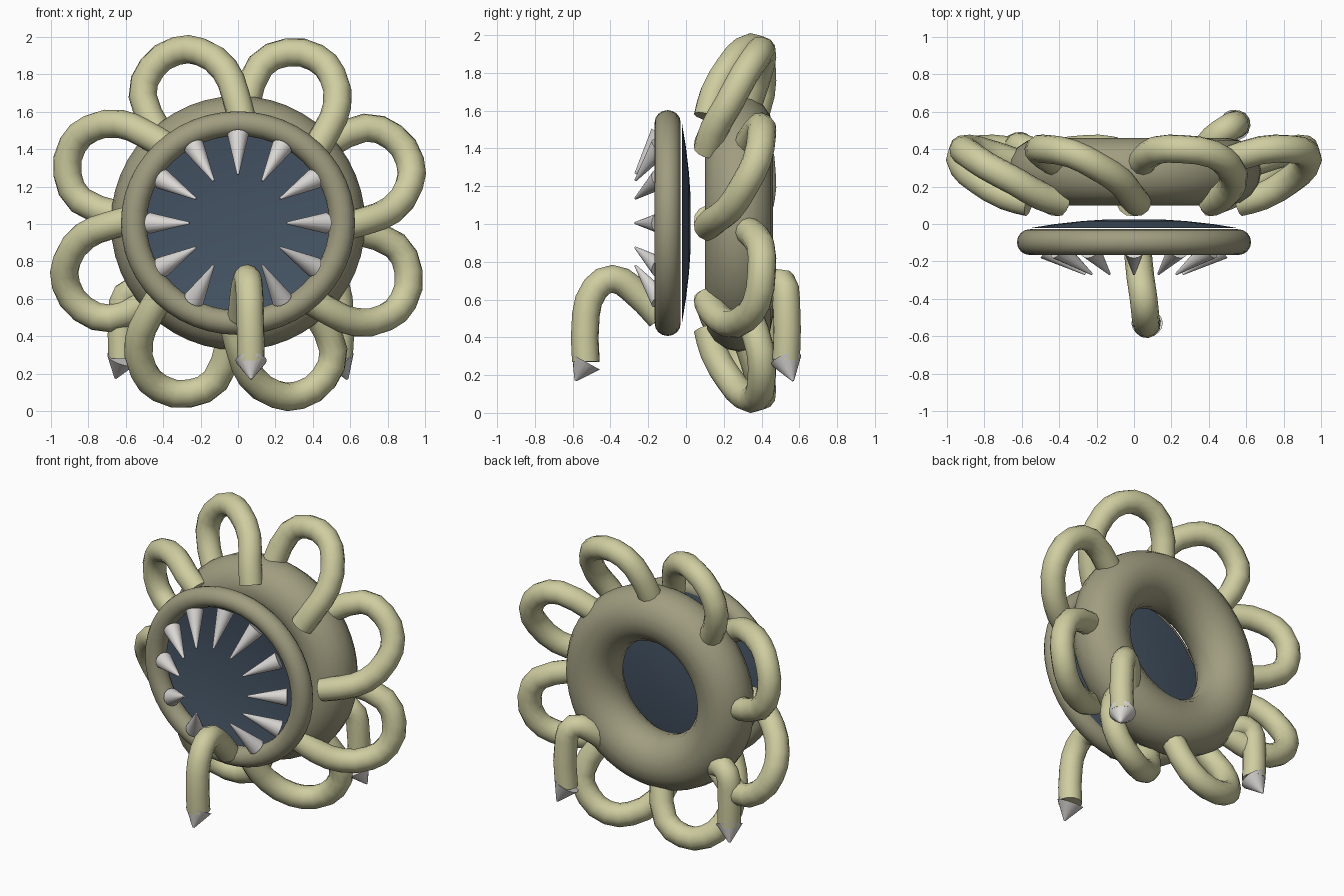
import bpy, bmesh, math
from mathutils import Vector

if "Cube" in bpy.data.objects:
    bpy.data.objects.remove(bpy.data.objects["Cube"], do_unlink=True)

CENTRE = Vector((0, 0, 1.005))


def material(name, rgb):
    mat = bpy.data.materials.new(name)
    mat.use_nodes = True
    mat.diffuse_color = (*rgb, 1)
    mat.node_tree.nodes["Principled BSDF"].inputs["Base Color"].default_value = (*rgb, 1)
    return mat


PALE = material("pale tan", (0.62, 0.61, 0.35))
OLIVE = material("dull olive", (0.35, 0.335, 0.215))
SLATE = material("dark slate", (0.06, 0.09, 0.13))
IVORY = material("ivory", (0.70, 0.68, 0.66))


def finish(name, mat, angle=40):
    obj = bpy.context.object
    obj.name = name
    obj.data.materials.clear()
    obj.data.materials.append(mat)
    bpy.ops.object.shade_smooth_by_angle(angle=math.radians(angle))
    return obj


def torus(name, y, major, minor, scale_z=1):
    bpy.ops.mesh.primitive_torus_add(
        major_segments=48, minor_segments=16, major_radius=major, minor_radius=minor,
        location=(0, y, CENTRE.z), rotation=(math.pi / 2, 0, 0))
    bpy.context.object.scale = (1, scale_z, 1)
    return finish(name, OLIVE)


def tube(name, points, radius):
    """Round tube through the points, turned into a mesh."""
    curve = bpy.data.curves.new(name, "CURVE")
    curve.dimensions = "3D"
    curve.resolution_u = 2
    curve.bevel_depth = radius
    curve.bevel_resolution = 4
    curve.use_fill_caps = True
    spline = curve.splines.new("BEZIER")
    spline.bezier_points.add(len(points) - 1)
    for knot, co in zip(spline.bezier_points, points):
        knot.co = co
        knot.handle_left_type = knot.handle_right_type = "AUTO"
    obj = bpy.data.objects.new(name, curve)
    bpy.context.collection.objects.link(obj)
    bpy.ops.object.select_all(action="DESELECT")
    obj.select_set(True)
    bpy.context.view_layer.objects.active = obj
    bpy.ops.object.convert(target="MESH")
    return finish(name, PALE, 50)


def spike(name, base, tip, radius):
    base, tip = Vector(base), Vector(tip)
    axis = tip - base
    bpy.ops.mesh.primitive_cone_add(
        vertices=16, radius1=radius, radius2=0.006, depth=axis.length,
        location=(base + tip) / 2,
        rotation=axis.to_track_quat("Z", "Y").to_euler())
    return finish(name, IVORY)


# Thick rear body and thinner front lip
torus("rear_body", 0.28, 0.5, 0.18)
torus("mouth_lip", -0.097, 0.557, 0.069, 0.955)

# Shallow mouth dish, hollow towards the front
bm = bmesh.new()
bmesh.ops.create_circle(bm, cap_ends=False, segments=40, radius=0.56)
rim = bm.edges[:]
for radius in (0.42, 0.28, 0.14):
    new = bmesh.ops.extrude_edge_only(bm, edges=rim)["geom"]
    for v in (g for g in new if isinstance(g, bmesh.types.BMVert)):
        v.co = v.co.normalized() * radius
    rim = [g for g in new if isinstance(g, bmesh.types.BMEdge)
           and all(abs(v.co.length - radius) < 1e-4 for v in g.verts)]
bmesh.ops.contextual_create(bm, geom=rim)
for v in bm.verts:
    x, z = v.co.x, v.co.y
    v.co = (x, 0.028 - 0.16 * (x * x + z * z), z * 0.955)
bmesh.ops.recalc_face_normals(bm, faces=bm.faces)
dish_mesh = bpy.data.meshes.new("mouth_dish")
bm.to_mesh(dish_mesh)
bm.free()
dish = bpy.data.objects.new("mouth_dish", dish_mesh)
dish.location = CENTRE
bpy.context.collection.objects.link(dish)
bpy.ops.object.select_all(action="DESELECT")
dish.select_set(True)
bpy.context.view_layer.objects.active = dish
finish("mouth_dish", SLATE)

# Teeth around the lip, with the gap at the bottom left for the front tentacle
for i in range(12):
    if i == 6:
        continue
    a = math.radians(30 * i)
    out = Vector((math.sin(a), 0, math.cos(a)))
    spike(f"tooth_{i + 1}", CENTRE + out * 0.47 + Vector((0, -0.135, 0)),
          CENTRE + out * 0.26 + Vector((0, -0.268, 0)), 0.056)

# Eight looped tentacles, each running from the back to the front of the body
loop = tube("loop_tentacle_1", [
    (-0.42, 0.33, 0.48), (-0.51, 0.395, 0.68), (-0.46, 0.40, 0.83),
    (-0.33, 0.375, 0.92), (-0.20, 0.31, 0.915), (-0.07, 0.225, 0.82),
    (-0.015, 0.15, 0.69), (0.02, 0.115, 0.56)], 0.076)
loop.location = CENTRE
for i in range(1, 8):
    copy = loop.copy()
    copy.name = f"loop_tentacle_{i + 1}"
    copy.rotation_euler.y = math.radians(45 * i)
    bpy.context.collection.objects.link(copy)

# Three hanging tentacles with claws
hanging = {
    "front": ([(0.02, -0.14, 0.51), (0.035, -0.29, 0.66), (0.05, -0.39, 0.71),
               (0.06, -0.48, 0.66), (0.065, -0.53, 0.52), (0.07, -0.53, 0.27)],
              (0.07, -0.585, 0.17)),
    "left": ([(0.36, 0.37, 0.58), (0.43, 0.46, 0.67), (0.50, 0.51, 0.69),
              (0.54, 0.53, 0.60), (0.54, 0.53, 0.28)],
             (0.585, 0.567, 0.17)),
    "right": ([(-0.44, 0.32, 0.58), (-0.53, 0.38, 0.64), (-0.60, 0.41, 0.62),
               (-0.62, 0.415, 0.53), (-0.62, 0.415, 0.28)],
              (-0.655, 0.46, 0.175)),
}
for side, (path, tip) in hanging.items():
    tube(f"{side}_tentacle", path, 0.074)
    spike(f"{side}_claw", path[-1], tip, 0.084)
